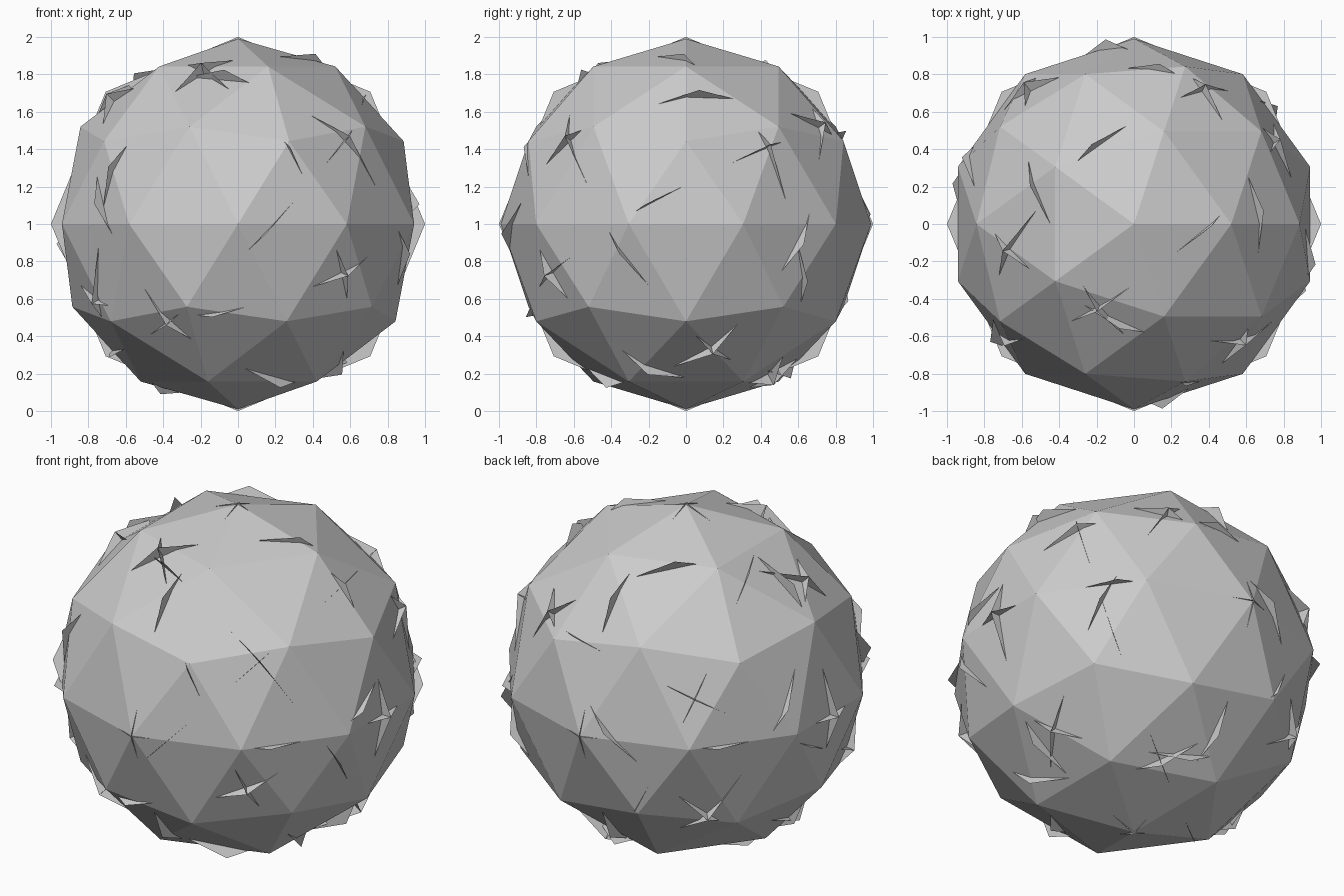
import bpy
from mathutils import Matrix, Vector

if "Cube" in bpy.data.objects:
    bpy.data.objects.remove(bpy.data.objects["Cube"])

CENTRE = Vector((0, 0, 1))

# Faceted core ball
bpy.ops.mesh.primitive_ico_sphere_add(subdivisions=2, radius=0.99, location=CENTRE)
bpy.context.object.name = "core_ball"


def square_up(axes):
    """Turn three nearly perpendicular directions into an exact right-handed frame."""
    a, b, c = [Vector(v).normalized() for v in axes]
    if a.cross(b).dot(c) < 0:
        c = -c
    for _ in range(10):
        a, b, c = ((a + b.cross(c)).normalized(),
                   (b + c.cross(a)).normalized(),
                   (c + a.cross(b)).normalized())
    return [a, b, c]


def disc_set(name, axes):
    """Three crossing eight-sided discs whose corners poke through the ball."""
    frame = square_up(axes)
    for k in range(3):
        n, u, v = frame[k], frame[(k + 1) % 3], frame[(k + 2) % 3]
        bpy.ops.mesh.primitive_circle_add(vertices=8, radius=1, fill_type='NGON')
        disc = bpy.context.object
        disc.name = f"{name}_disc_{k + 1}"
        turn = Matrix((u, v, n)).transposed().to_4x4()
        disc.matrix_world = Matrix.Translation(CENTRE) @ turn


# One upright set and two tilted sets
disc_set("upright", [(1, 0, 0), (0, 1, 0), (0, 0, 1)])
disc_set("tilted_a", [(0.383, 0.745, 0.546), (0.595, -0.646, 0.475), (-0.70, -0.145, 0.70)])
disc_set("tilted_b", [(0.592, -0.761, -0.267), (-0.196, -0.479, 0.856), (0.787, 0.451, 0.42)])
